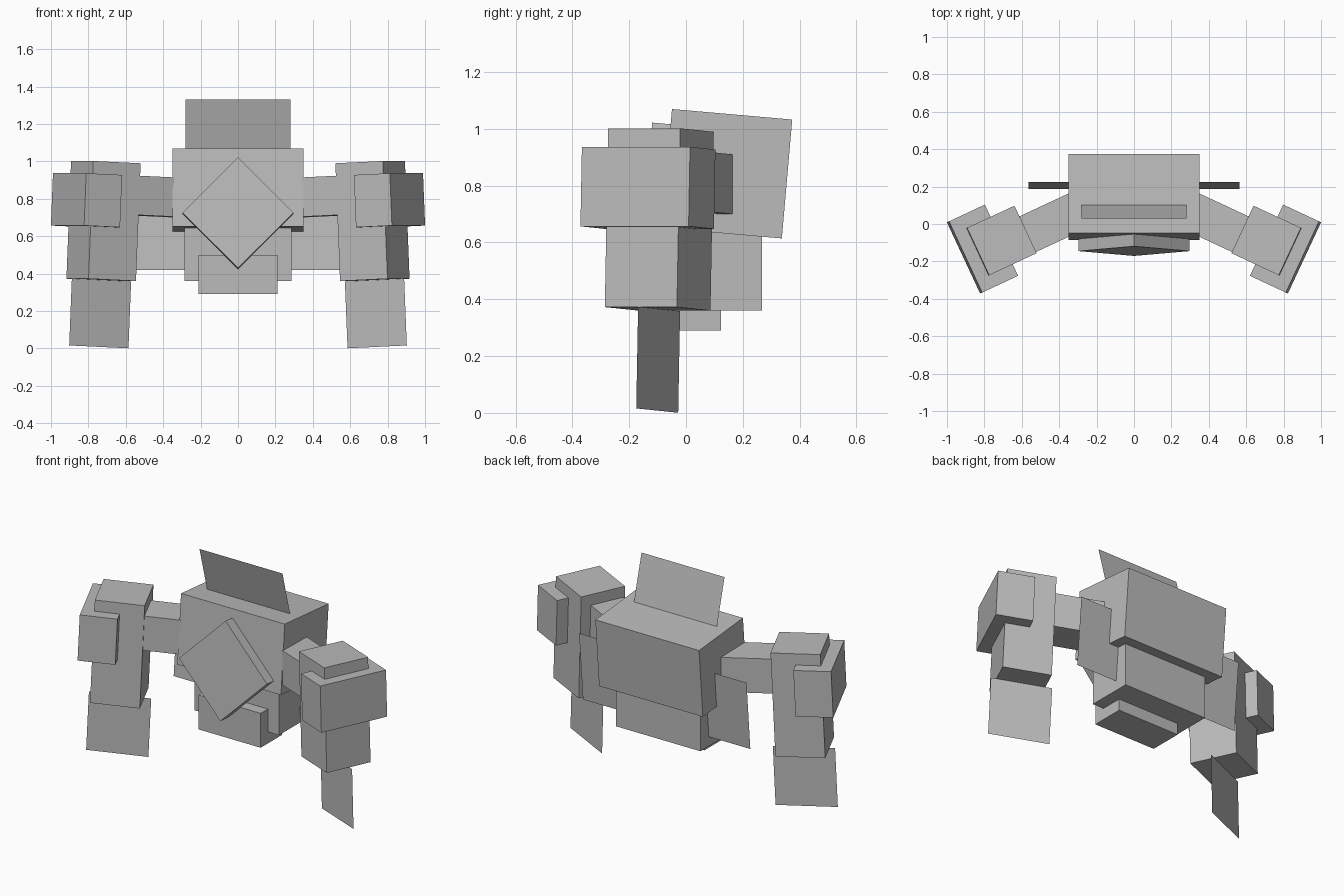
import bpy, bmesh
from math import radians
from mathutils import Matrix, Vector

if "Cube" in bpy.data.objects:
    bpy.data.objects.remove(bpy.data.objects["Cube"])

grey = bpy.data.materials.new("plain_grey")
grey.diffuse_color = (0.5, 0.5, 0.5, 1)
grey.use_nodes = True
grey.node_tree.nodes["Principled BSDF"].inputs["Base Color"].default_value = grey.diffuse_color


def rot(deg, axis):
    return Matrix.Rotation(radians(deg), 4, axis)


def part(name, center, size, turn=Matrix()):
    """Box of the given size; a zero depth (y) gives a single flat plate."""
    bm = bmesh.new()
    w, d, h = size
    if d:
        bmesh.ops.create_cube(bm, size=1)
        bmesh.ops.scale(bm, vec=size, verts=bm.verts)
    else:
        corners = [(-w / 2, -h / 2), (w / 2, -h / 2), (w / 2, h / 2), (-w / 2, h / 2)]
        bm.faces.new([bm.verts.new((x, 0, z)) for x, z in corners])
    bm.transform(Matrix.Translation(Vector(center)) @ turn)
    mesh = bpy.data.meshes.new(name)
    bm.to_mesh(mesh)
    bm.free()
    mesh.materials.append(grey)
    obj = bpy.data.objects.new(name, mesh)
    bpy.context.collection.objects.link(obj)
    return obj


# Torso, leaning five degrees, with the diamond plate on its chest
lean = rot(-5, 'X')
part("torso", (0, 0.144, 0.842), (0.70, 0.425, 0.42), lean)
part("chest_diamond", (0, -0.11, 0.723), (0.42, 0.07, 0.42), lean @ rot(45, 'Y'))

# Hips and the small block below them
part("hips", (0, 0.128, 0.52), (0.57, 0.28, 0.32))
part("belly_block", (0, 0.021, 0.395), (0.42, 0.205, 0.21))

# Flat crest on top, tipped forward
part("crest", (0, 0.083, 1.127), (0.56, 0, 0.42), rot(15, 'X'))

# Arms: every piece shares the same outward turn and slight roll
for side, s in (("left", -1), ("right", 1)):
    turn = rot(-25 * s, 'Z') @ rot(-2.5 * s, 'Y')
    part(side + "_upper_arm", (0.49 * s, -0.018, 0.814), (0.46, 0.21, 0.21), turn)
    part(side + "_forearm", (0.719 * s, -0.094, 0.681), (0.28, 0.28, 0.63), turn)
    part(side + "_shoulder_guard", (0.81 * s, -0.134, 0.792), (0.212, 0.42, 0.28), turn)
    part(side + "_hand", (0.737 * s, -0.098, 0.187), (0.35, 0, 0.358), turn)
    # Flat plate beside the hips
    part(side + "_hip_plate", (0.425 * s, 0.205, 0.627), (0.28, 0, 0.42), lean)
